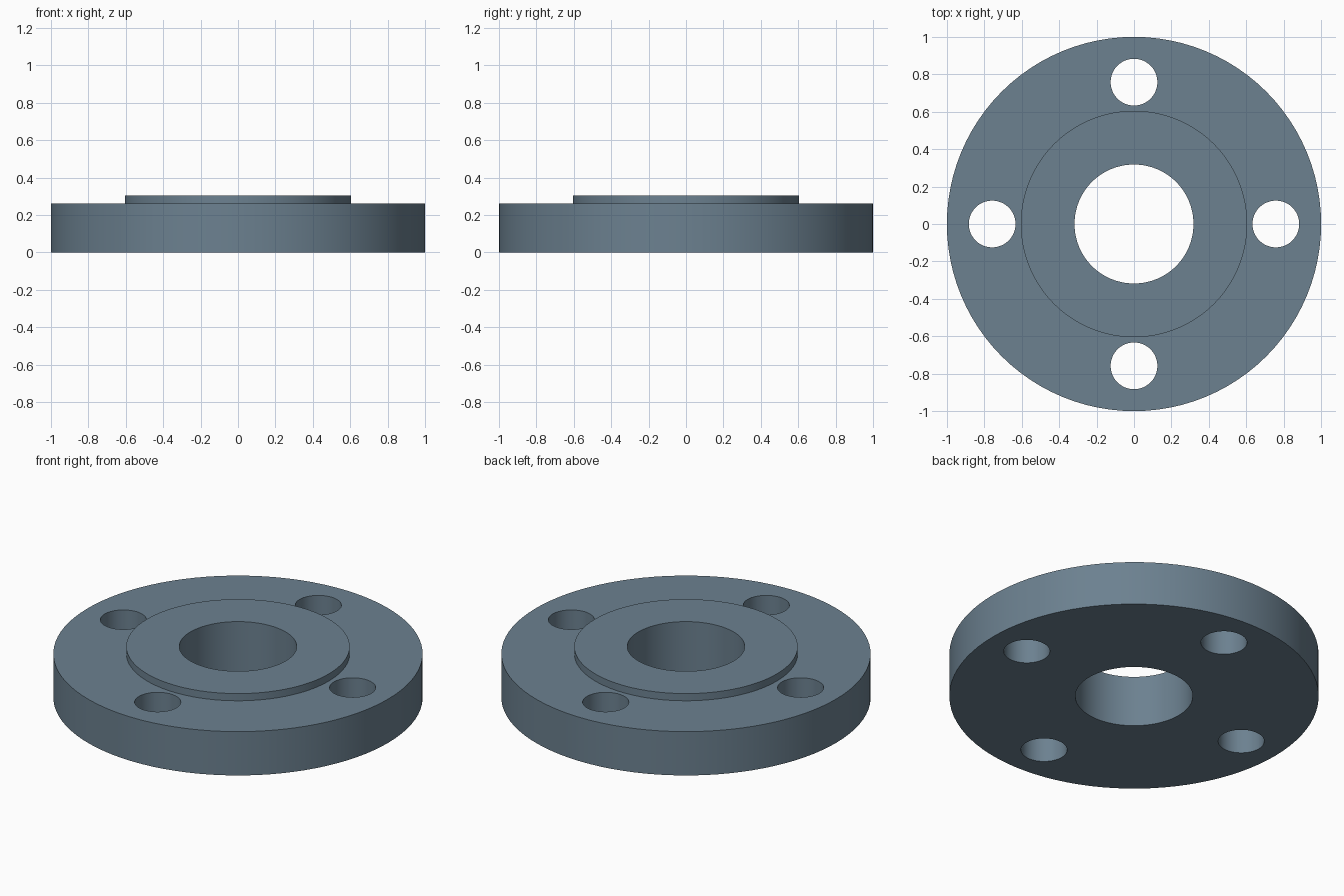
import bpy
import bmesh
from math import cos, sin, pi, radians

if "Cube" in bpy.data.objects:
    bpy.data.objects.remove(bpy.data.objects["Cube"])

SEGMENTS = 96
FLANGE_TOP, FACE_TOP = 0.262, 0.305
BOLT_CIRCLE, BOLT_RADIUS, BOLT_COUNT = 0.758, 0.125, 4


def make_object(name, bm):
    bmesh.ops.recalc_face_normals(bm, faces=bm.faces)
    mesh = bpy.data.meshes.new(name)
    bm.to_mesh(mesh)
    bm.free()
    obj = bpy.data.objects.new(name, mesh)
    bpy.context.collection.objects.link(obj)
    return obj


def lathe(name, profile):
    """Revolve a closed (radius, z) profile around the z axis."""
    bm = bmesh.new()
    rings = [[bm.verts.new((r * cos(2 * pi * i / SEGMENTS), r * sin(2 * pi * i / SEGMENTS), z))
              for i in range(SEGMENTS)] for r, z in profile]
    for k, low in enumerate(rings):
        high = rings[(k + 1) % len(rings)]
        for i in range(SEGMENTS):
            j = (i + 1) % SEGMENTS
            bm.faces.new((low[i], low[j], high[j], high[i]))
    return make_object(name, bm)


# Blue-grey steel
steel = bpy.data.materials.new("blue_grey_steel")
steel.diffuse_color = (0.15, 0.22, 0.28, 1.0)
steel.use_nodes = True
steel.node_tree.nodes["Principled BSDF"].inputs["Base Color"].default_value = steel.diffuse_color

# Flange disc with raised face and centre bore
flange = lathe("pipe_flange", [
    (0.318, 0), (1.0, 0), (1.0, FLANGE_TOP),
    (0.605, FLANGE_TOP), (0.605, FACE_TOP), (0.318, FACE_TOP),
])
flange.data.materials.append(steel)

# Bolt hole cutters
bm = bmesh.new()
for i in range(BOLT_COUNT):
    angle = 2 * pi * i / BOLT_COUNT
    hole = bmesh.ops.create_cone(bm, cap_ends=True, segments=48, radius1=BOLT_RADIUS,
                                 radius2=BOLT_RADIUS, depth=1.0)
    bmesh.ops.translate(bm, verts=hole["verts"],
                        vec=(BOLT_CIRCLE * cos(angle), BOLT_CIRCLE * sin(angle), 0.13))
cutter = make_object("bolt_hole_cutter", bm)
cutter.data.materials.append(steel)
cutter.hide_render = True

# Drill the bolt holes
drill = flange.modifiers.new("bolt_holes", 'BOOLEAN')
drill.operation = 'DIFFERENCE'
drill.solver = 'EXACT'
drill.object = cutter
bpy.context.view_layer.objects.active = flange
flange.select_set(True)
bpy.ops.object.modifier_apply(modifier=drill.name)
bpy.data.objects.remove(cutter)

# Smooth round walls, crisp edges
bpy.ops.object.shade_smooth_by_angle(angle=radians(30))
